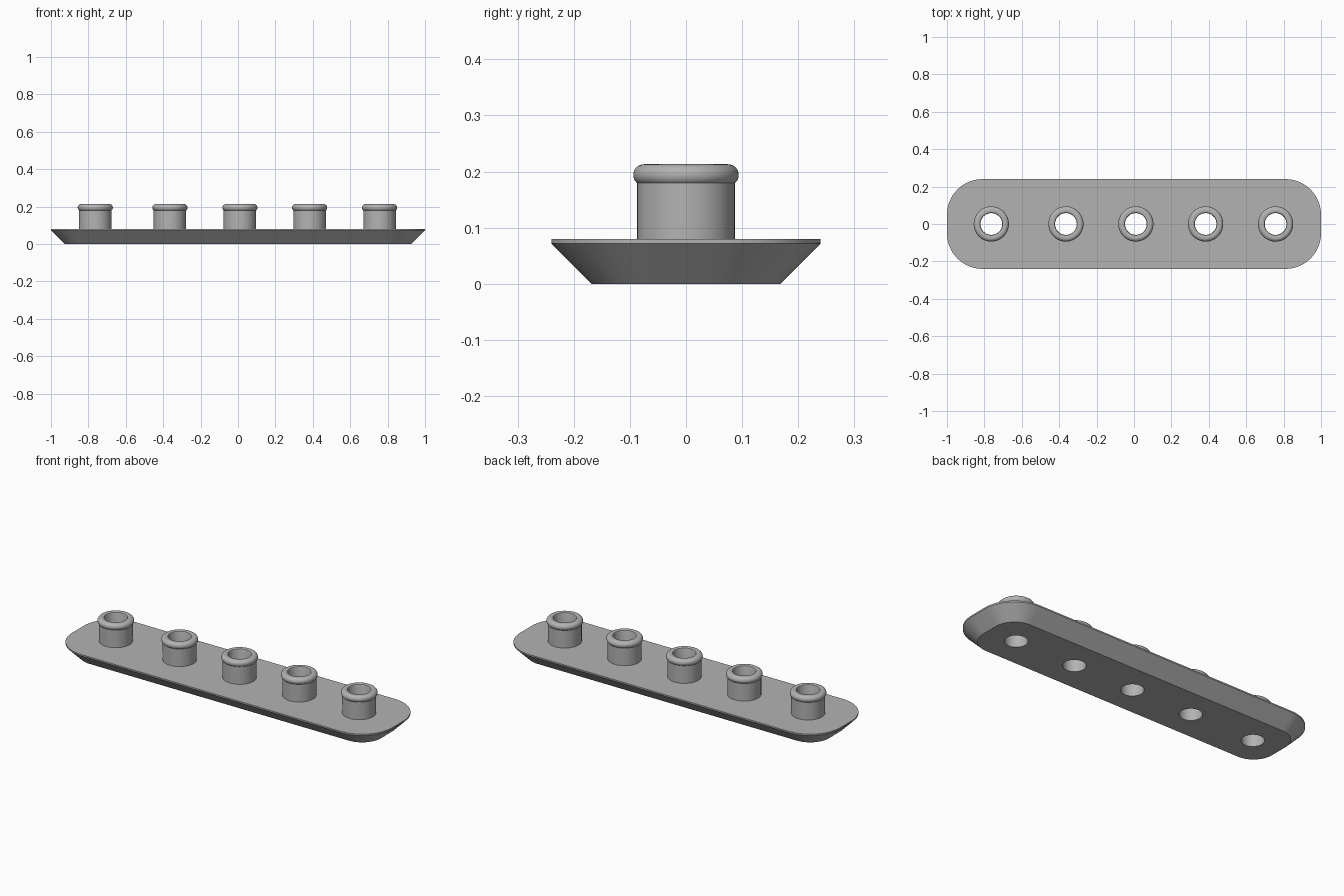
import bpy, bmesh, math

if "Cube" in bpy.data.objects:
    bpy.data.objects.remove(bpy.data.objects["Cube"])

TUBE_X = (-0.763, -0.364, 0.01, 0.383, 0.757)
HOLE_R, TUBE_R = 0.058, 0.087
TOP_Z = 0.08
SEG = 64

grey = bpy.data.materials.new("grey plastic")
grey.diffuse_color = (0.45, 0.45, 0.45, 1)
grey.use_nodes = True
grey.node_tree.nodes["Principled BSDF"].inputs["Base Color"].default_value = grey.diffuse_color


def finish(bm, name):
    bmesh.ops.recalc_face_normals(bm, faces=bm.faces)
    mesh = bpy.data.meshes.new(name)
    bm.to_mesh(mesh)
    bm.free()
    mesh.materials.append(grey)
    ob = bpy.data.objects.new(name, mesh)
    bpy.context.collection.objects.link(ob)
    bpy.ops.object.select_all(action='DESELECT')
    ob.select_set(True)
    bpy.context.view_layer.objects.active = ob
    bpy.ops.object.shade_smooth_by_angle(angle=math.radians(30))
    return ob


def add_loop(bm, points):
    verts = [bm.verts.new(p) for p in points]
    edges = [bm.edges.new((verts[i - 1], verts[i])) for i in range(len(verts))]
    return verts, edges


def rounded_rect(hx, hy, r, z, n=16):
    pts = []
    for k, (sx, sy) in enumerate(((1, 1), (-1, 1), (-1, -1), (1, -1))):
        for i in range(n + 1):
            a = math.pi / 2 * (k + i / n)
            pts.append((sx * (hx - r) + r * math.cos(a),
                        sy * (hy - r) + r * math.sin(a), z))
    return pts


def circle(cx, r, z):
    return [(cx + r * math.cos(math.tau * i / SEG),
             r * math.sin(math.tau * i / SEG), z) for i in range(SEG)]


# Base plate: tapered body with a thin upright lip, pierced under each tube
bm = bmesh.new()
loops = [add_loop(bm, rounded_rect(*s)) for s in (
    (0.928, 0.168, 0.118, 0.0), (1.0, 0.24, 0.19, 0.072), (1.0, 0.24, 0.19, TOP_Z))]
for (a, _), (b, _) in zip(loops, loops[1:]):
    for i in range(len(a)):
        bm.faces.new((a[i - 1], a[i], b[i], b[i - 1]))
for (_, rim), radius, z, up in ((loops[0], HOLE_R, 0.0, -1), (loops[2], TUBE_R, TOP_Z, 1)):
    edges = list(rim)
    for x in TUBE_X:
        edges += add_loop(bm, circle(x, radius, z))[1]
    bmesh.ops.triangle_fill(bm, edges=edges, use_beauty=True, normal=(0, 0, up))
finish(bm, "base_plate")

# Tubes: bore, flat top, rounded bead and outer wall as one turned profile
BEAD_R, BEAD_Z, BEAD = 0.075, 0.194, 0.019
profile = [(HOLE_R, 0.0), (HOLE_R, 0.205), (0.0605, 0.211), (0.066, 0.213)]
end = -math.acos((TUBE_R - BEAD_R) / BEAD)
for i in range(15):
    a = math.pi / 2 + (end - math.pi / 2) * i / 14
    profile.append((BEAD_R + BEAD * math.cos(a), BEAD_Z + BEAD * math.sin(a)))
profile.append((TUBE_R, TOP_Z))

for number, x in enumerate(TUBE_X, 1):
    bm = bmesh.new()
    rings = [[bm.verts.new(p) for p in circle(x, r, z)] for r, z in profile]
    for a, b in zip(rings, rings[1:]):
        for i in range(SEG):
            bm.faces.new((a[i - 1], a[i], b[i], b[i - 1]))
    # Open surface: point the outer wall away from the tube axis
    ob = finish(bm, f"tube_{number}")
    wall = max(ob.data.polygons, key=lambda p: p.area if p.center.z > 0.1 and
               math.hypot(p.center.x - x, p.center.y) > 0.08 else 0)
    if wall.normal.x * (wall.center.x - x) + wall.normal.y * wall.center.y < 0:
        ob.data.flip_normals()
